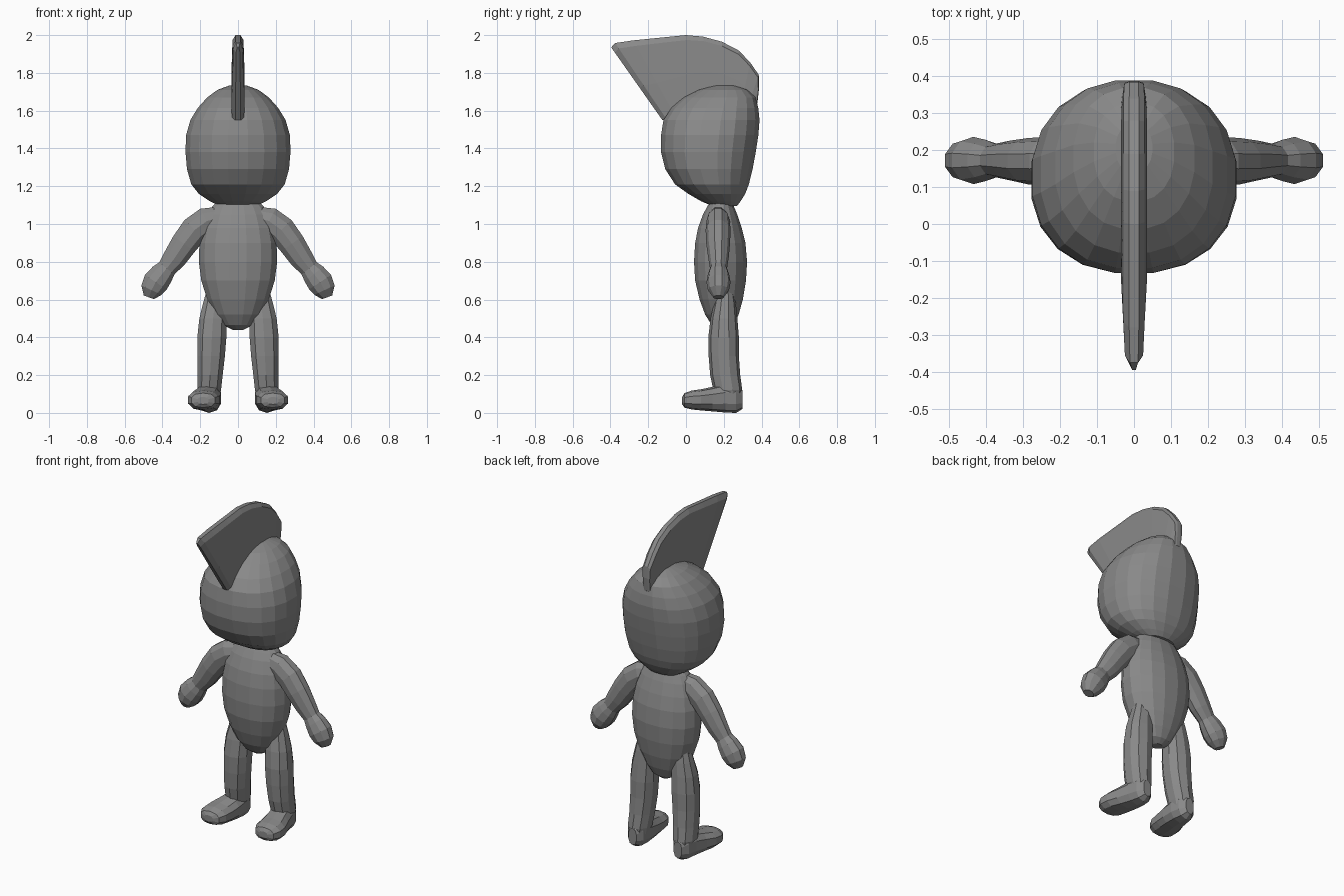
import bpy, bmesh, math
from mathutils import Vector

grey = bpy.data.materials.new("matte grey")
grey.diffuse_color = (0.25, 0.25, 0.25, 1)


def loft(name, rings, mirror=False):
    """Skin closed rings of points, capping both ends; optionally mirror across x."""
    bm = bmesh.new()
    loops = [[bm.verts.new(p) for p in ring] for ring in rings]
    for a, b in zip(loops, loops[1:]):
        for i in range(len(a)):
            j = (i + 1) % len(a)
            bm.faces.new((a[i], a[j], b[j], b[i]))
    bm.faces.new(loops[0])
    bm.faces.new(loops[-1])
    bmesh.ops.recalc_face_normals(bm, faces=bm.faces)
    mesh = bpy.data.meshes.new(name)
    bm.to_mesh(mesh)
    bm.free()
    mesh.materials.append(grey)
    obj = bpy.data.objects.new(name, mesh)
    bpy.context.collection.objects.link(obj)
    if mirror:
        mod = obj.modifiers.new("mirror", 'MIRROR')
        mod.use_mirror_merge = False
    return obj


def ring(center, u, v, n, power=2.0):
    """Superellipse ring spanned by the half-axis vectors u and v."""
    c, u, v = Vector(center), Vector(u), Vector(v)
    pts = []
    for i in range(n):
        t = 2 * math.pi * (i + 0.5) / n
        cs, sn = math.cos(t), math.sin(t)
        e = 2 / power
        pts.append(c + u * math.copysign(abs(cs) ** e, cs)
                   + v * math.copysign(abs(sn) ** e, sn))
    return pts


def level(z, x0, x1, y0, y1, n, power=2.0):
    """Horizontal ring filling the given x and y limits."""
    return ring(((x0 + x1) / 2, (y0 + y1) / 2, z),
                ((x1 - x0) / 2, 0, 0), (0, (y1 - y0) / 2, 0), n, power)


# Head: z, half width, front y, back y
head = [(1.095, .10, .14, .27), (1.12, .15, .08, .29), (1.16, .21, .01, .315),
        (1.21, .25, -.06, .335), (1.29, .273, -.112, .355), (1.38, .281, -.135, .372),
        (1.47, .278, -.135, .386), (1.55, .255, -.122, .392), (1.615, .215, -.08, .385),
        (1.67, .165, -.015, .37), (1.71, .11, .06, .33), (1.732, .05, .14, .27)]
loft("head", [level(z, -w, w, a, b, 20, 2.25) for z, w, a, b in head])

# Torso: egg shape, widest at the belly
torso = [(.44, .03, .17, .225), (.465, .08, .135, .255), (.52, .125, .10, .28),
         (.60, .165, .07, .303), (.70, .198, .046, .32), (.80, .211, .04, .326),
         (.90, .208, .046, .317), (.98, .192, .062, .297), (1.05, .165, .088, .273),
         (1.09, .14, .11, .256), (1.125, .11, .13, .24)]
loft("torso", [level(z, -w, w, a, b, 16, 2.15) for z, w, a, b in torso])

# Arms ending in rounded mitten hands: x, z, radius, depth radius
arm = [(.10, 1.035, .06, .05), (.165, 1.015, .078, .062), (.23, .968, .079, .066),
       (.285, .895, .074, .063), (.335, .82, .066, .054), (.377, .765, .054, .045),
       (.402, .735, .066, .056), (.435, .692, .073, .064), (.458, .65, .062, .056),
       (.472, .612, .03, .028)]
rings = []
for i, (x, z, r, d) in enumerate(arm):
    a, b = arm[max(i - 1, 0)], arm[min(i + 1, len(arm) - 1)]
    t = Vector((b[0] - a[0], 0, b[1] - a[1])).normalized()
    y = .17 if i < 4 else .172
    rings.append(ring((x, y, z), Vector((-t.z, 0, t.x)) * r, (0, d, 0), 10))
loft("arm", rings, mirror=True)

# Legs: z, inner x, outer x, front y, back y
leg = [(.05, .10, .20, .17, .29), (.12, .087, .218, .145, .298),
       (.20, .078, .218, .128, .287), (.30, .066, .219, .12, .28),
       (.40, .058, .219, .118, .28), (.50, .056, .208, .13, .272),
       (.58, .055, .188, .148, .264), (.66, .07, .165, .165, .25)]
loft("leg", [level(*s, 10, 2.2) for s in leg], mirror=True)

# Feet: turned slightly outwards; y, inner x, outer x, bottom z, top z
foot = [(-.02, .155, .215, .045, .085), (-.008, .12, .248, .028, .105),
        (.03, .10, .267, .018, .118), (.08, .093, .264, .013, .125),
        (.14, .088, .243, .008, .138), (.21, .088, .222, .002, .155),
        (.265, .098, .208, .0, .155), (.298, .125, .18, .02, .12)]
loft("foot", [ring(((a + b) / 2, y, (c + d) / 2), ((b - a) / 2, 0, 0),
                   (0, 0, (d - c) / 2), 10, 2.5) for y, a, b, c, d in foot], mirror=True)

# Head crest: outer edge y, z; root y, z; thickness factor
crest = [(-.396, 1.935, -.125, 1.55, .35), (-.375, 1.958, -.10, 1.55, .85),
         (-.28, 1.972, -.05, 1.56, 1), (-.14, 1.986, .02, 1.60, 1),
         (0, 2.0, .08, 1.63, 1), (.09, 1.992, .14, 1.65, 1),
         (.19, 1.965, .20, 1.65, 1), (.28, 1.918, .25, 1.64, 1),
         (.34, 1.855, .29, 1.62, 1), (.385, 1.79, .32, 1.60, .9),
         (.387, 1.72, .33, 1.58, .8), (.378, 1.64, .33, 1.56, .7)]
# Fractions from root to rim and the half thickness there
section = [(0, .036), (.45, .035), (.93, .029), (1, .013)]
rings = []
for oy, oz, ry, rz, f in crest:
    side = [(w * f, ry + (oy - ry) * t, rz + (oz - rz) * t) for t, w in section]
    rings.append(side + [(-x, y, z) for x, y, z in reversed(side)])
loft("crest", rings)
